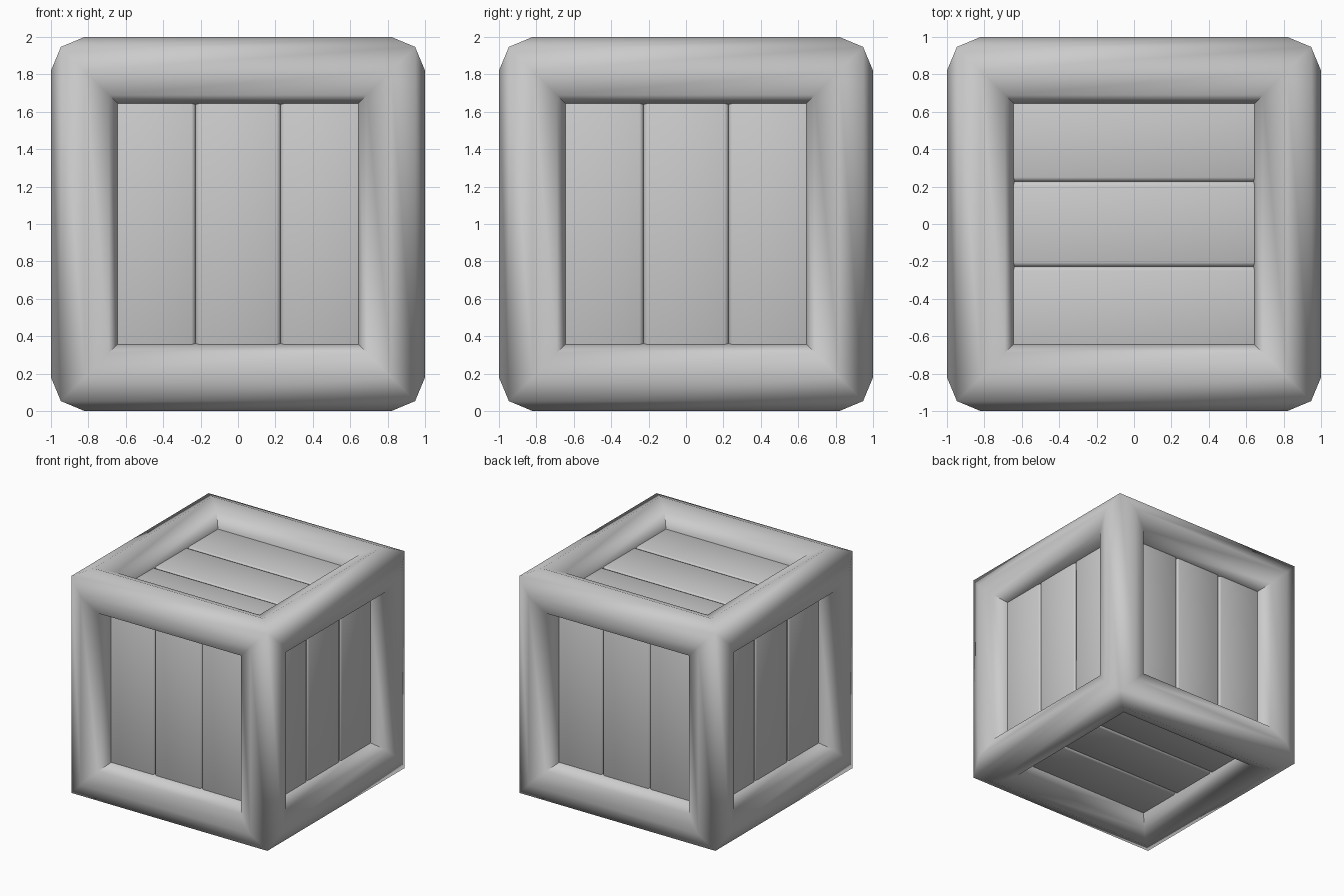
import bpy, bmesh, math
from mathutils import Matrix

if "Cube" in bpy.data.objects:
    bpy.data.objects.remove(bpy.data.objects["Cube"])

FACE = 0.83      # plank surface distance from the crate centre
# beam cross-section on one side: (half size of square ring, distance from centre)
RINGS = [(0.947, 0.947), (0.82, 1.0), (0.69, 0.947), (0.64, 0.82), (0.64, 0.645)]
# orientations turning the front (-y) into every side
SIDES = {n: Matrix.Rotation(i * math.pi / 2, 4, 'Z')
         for i, n in enumerate(("front", "right", "back", "left"))}
quarter = Matrix.Rotation(math.pi / 2, 4, 'Z')
SIDES["top"] = quarter @ Matrix.Rotation(-math.pi / 2, 4, 'X')
SIDES["bottom"] = quarter @ Matrix.Rotation(math.pi / 2, 4, 'X')


def finish(bm, name):
    bmesh.ops.recalc_face_normals(bm, faces=bm.faces)
    mesh = bpy.data.meshes.new(name)
    bm.to_mesh(mesh)
    bm.free()
    ob = bpy.data.objects.new(name, mesh)
    bpy.context.collection.objects.link(ob)
    ob.location.z = 1
    bpy.ops.object.select_all(action='DESELECT')
    ob.select_set(True)
    bpy.context.view_layer.objects.active = ob
    bpy.ops.object.shade_smooth_by_angle(angle=math.radians(60))


# Frame: rounded beams along all twelve edges, swept as square rings
bm = bmesh.new()
for rot in SIDES.values():
    loops = []
    for a, d in RINGS:
        corners = ((-a, -d, -a), (a, -d, -a), (a, -d, a), (-a, -d, a))
        loops.append([bm.verts.new((rot @ Matrix.Translation(c)).translation)
                      for c in corners])
    for outer, inner in zip(loops, loops[1:]):
        for k in range(4):
            j = (k + 1) % 4
            bm.faces.new((outer[k], outer[j], inner[j], inner[k]))
    bm.faces.new(loops[-1])
bmesh.ops.remove_doubles(bm, verts=bm.verts, dist=0.002)
finish(bm, "frame")


# Planks: three per side, vertical on the walls, along x on top and bottom
for name, rot in SIDES.items():
    bm = bmesh.new()
    for i in (-1, 0, 1):
        m = (Matrix.Translation((i * 0.455, -(FACE - 0.06), 0))
             @ Matrix.Diagonal((0.455, 0.12, 1.38, 1)))
        bmesh.ops.create_cube(bm, size=1, matrix=m)
    bmesh.ops.bevel(bm, geom=list(bm.edges), offset=0.022, segments=2,
                    profile=0.5, affect='EDGES')
    bmesh.ops.transform(bm, matrix=rot, verts=bm.verts)
    finish(bm, name + "_planks")
